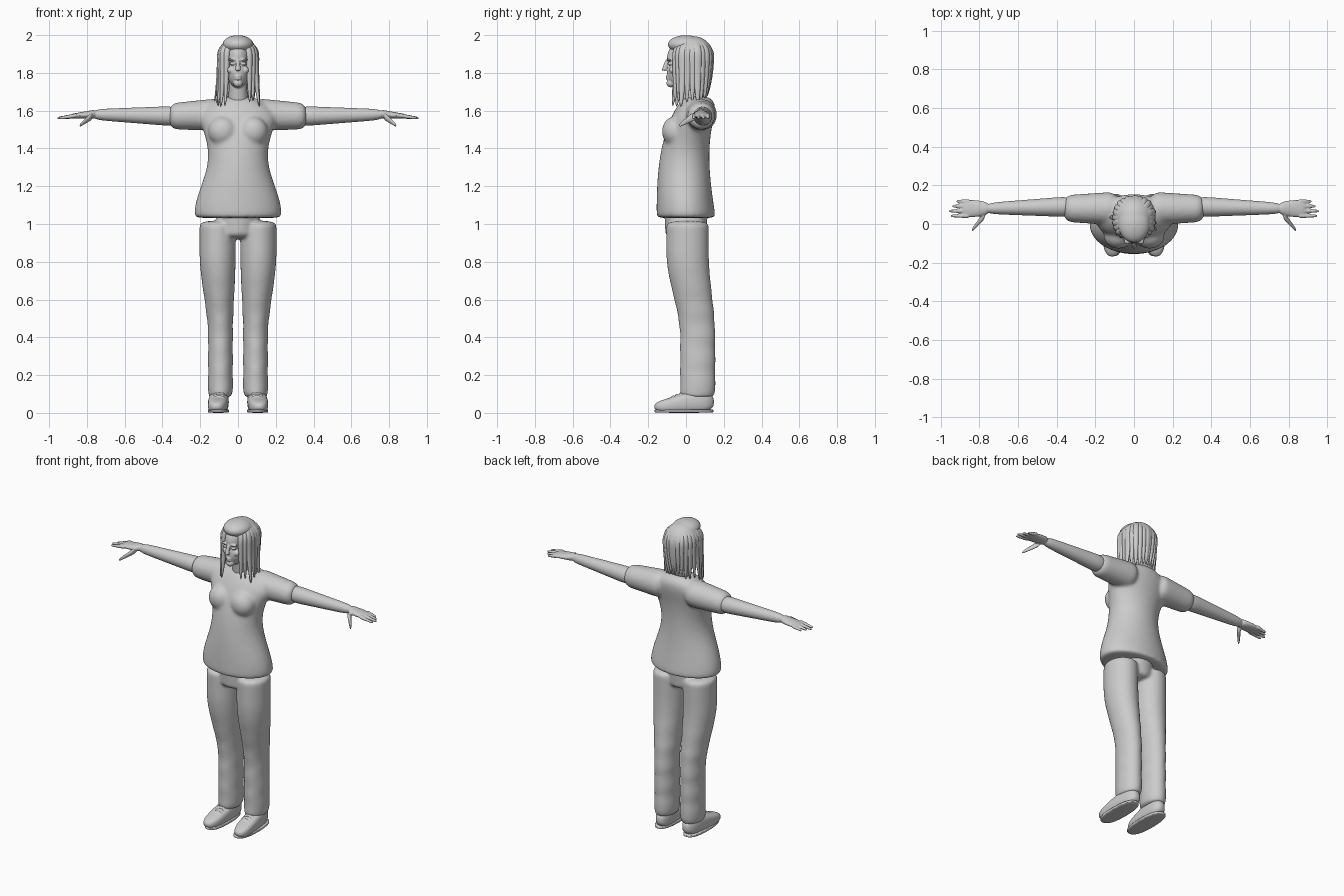
import bpy, bmesh, math, random
from mathutils import Vector, Matrix

random.seed(4)
cube = bpy.data.objects.get("Cube")
if cube:
    bpy.data.objects.remove(cube)

grey = bpy.data.materials.new("plain_grey")
grey.use_nodes = True
tone = (0.6, 0.6, 0.6, 1)
grey.diffuse_color = tone
grey.node_tree.nodes["Principled BSDF"].inputs["Base Color"].default_value = tone

AXES = {"XY": (0, 1), "YZ": (1, 2), "XZ": (0, 2)}
BOTH = (1, -1)


def steps(count):
    return [i / (count - 1) for i in range(count)]


def ease(value):
    value = max(0, min(1, value))
    return value * value * (3 - 2 * value)


def tube(bm, plane, rings, sides=(1,), square=1, count=16):
    """Closed loft; each ring is a centre and two radii in the plane."""
    u, v = AXES[plane]
    for side in sides:
        loops = []
        for centre, wide, deep in rings:
            loop = []
            for i in range(count):
                turn = math.tau * i / count
                c, d = math.cos(turn), math.sin(turn)
                point = Vector(centre)
                point[u] += wide * math.copysign(abs(c) ** square, c)
                point[v] += deep * math.copysign(abs(d) ** square, d)
                point.x *= side
                loop.append(bm.verts.new(point))
            loops.append(loop)
        for low, high in zip(loops, loops[1:]):
            for i in range(count):
                j = (i + 1) % count
                bm.faces.new((low[i], low[j], high[j], high[i]))
        bm.faces.new(loops[0])
        bm.faces.new(loops[-1])


def limb(bm, plane, start, end, thick, thin, sides=(1,)):
    """Straight tapered tube between two points."""
    start, end = Vector(start), Vector(end)
    rings = []
    for h in steps(5):
        radius = thick + (thin - thick) * h
        rings.append((start.lerp(end, h), radius, radius))
    tube(bm, plane, rings, sides)


def ball(bm, centre, size, sides=(1,)):
    for side in sides:
        spot = Vector((centre[0] * side, centre[1], centre[2]))
        matrix = Matrix.Translation(spot) @ Matrix.Diagonal((*size, 1))
        bmesh.ops.create_uvsphere(bm, u_segments=16, v_segments=10, radius=1, matrix=matrix)


def finish(bm, name, voxel=0, relax=3):
    """Turn the pieces into one object; a voxel size fuses them together."""
    bmesh.ops.recalc_face_normals(bm, faces=bm.faces[:])
    mesh = bpy.data.meshes.new(name)
    bm.to_mesh(mesh)
    bm.free()
    mesh.materials.append(grey)
    mesh.shade_smooth()
    ob = bpy.data.objects.new(name, mesh)
    bpy.context.collection.objects.link(ob)
    rounding = ob.modifiers.new("round", "SUBSURF")
    rounding.levels = rounding.render_levels = 2 if voxel else 1
    if voxel:
        fuse = ob.modifiers.new("fuse", "REMESH")
        fuse.mode, fuse.voxel_size, fuse.use_smooth_shade = "VOXEL", voxel, True
        soften = ob.modifiers.new("soften", "SMOOTH")
        soften.factor, soften.iterations = 0.5, relax


# Loose shirt: flared hem, narrow waist, sloping shoulders, short sleeves
bm = bmesh.new()
rings = [((0, 0, 1.03), .22, .15)]
for h in steps(9):
    centre = (0, .08 * h ** 3 - .04 * h, 1.04 + .54 * h)
    rings.append((centre, .2 + .04 * math.cos(math.pi * h / .6), .16 - .045 * h))
rings += [((0, .06, 1.64), .16, .1), ((0, .06, 1.68), .07, .06)]
tube(bm, "XY", rings)
limb(bm, "YZ", (.08, .08, 1.58), (.37, .08, 1.57), .09, .07, BOTH)
ball(bm, (.08, -.06, 1.49), (.08, .07, .08), BOTH)
finish(bm, "shirt", .01, 6)

# Trousers: straight shins with soft folds, widening into the thighs
bm = bmesh.new()
rings = [((.1, .06, .08), .05, .07)]
for h in steps(22):
    z = .09 + .93 * h
    thigh = ease((z - .4) / .45)
    fold = .003 * math.sin(z * 50) * (1 - thigh)
    centre = (.093 + .015 * thigh, .062 - .054 * thigh + fold, z)
    rings.append((centre, .067 + .031 * thigh + fold, .095 + .02 * thigh))
tube(bm, "XY", rings, BOTH)
limb(bm, "XY", (0, 0, .92), (0, 0, 1.1), .11, .12)
finish(bm, "trousers", .009, 4)

for side, name in zip(BOTH, ("left", "right")):
    # Arm, palm, fingers and thumb
    bm = bmesh.new()
    limb(bm, "YZ", (.3, .09, 1.57), (.78, .08, 1.58), .057, .028, (side,))
    rings = []
    for h in steps(6):
        centre = (.75 + .14 * h, .08, 1.582 - .012 * h)
        rings.append((centre, .03 + .016 * math.sin(2.5 * h), .025 - .013 * h))
    tube(bm, "YZ", rings, (side,))
    for i in range(4):
        y = .042 + .025 * i
        reach = .95 + .015 * math.sin(i * 1.5) - .005 * i
        limb(bm, "YZ", (.85, y, 1.575), (reach, y, 1.56), .013, .007, (side,))
    limb(bm, "YZ", (.77, .05, 1.575), (.84, -.035, 1.52), .023, .009, (side,))
    finish(bm, name + "_arm", .0045)

    # Shoe: high heel counter sloping to a broad toe, with laces
    bm = bmesh.new()
    rings = []
    for h in steps(10):
        tip = (1 - .8 * (2 * h - 1) ** 6) ** .5
        tall = .058 - .025 * ease(h * 1.4 - .4)
        wide = .045 + .01 * math.sin(3 * h)
        rings.append(((.095 + .018 * h, .15 - .32 * h, tall), wide * tip, tall * tip))
    tube(bm, "XZ", rings, (side,), .7)
    for i in range(4):
        ball(bm, (.1, -.01 - .02 * i, .11 - .008 * i), (.03, .006, .007), (side,))
    finish(bm, name + "_shoe", .005, 2)

    # Flat sole
    bm = bmesh.new()
    rings = [((.104, -.01, .02 * h), .057, .16) for h in steps(5)]
    tube(bm, "XY", rings, (side,), .8)
    finish(bm, name + "_sole")

# Head, neck and facial features
bm = bmesh.new()
ball(bm, (0, .02, 1.88), (.07, .125, .1))
ball(bm, (0, -.03, 1.8), (.058, .073, .08))
ball(bm, (0, -.08, 1.745), (.026, .025, .022))
ball(bm, (0, .05, 1.6), (.11, .09, .06))
limb(bm, "XY", (0, .04, 1.6), (0, .01, 1.8), .055, .046)
limb(bm, "XY", (0, -.1, 1.87), (0, -.115, 1.81), .009, .016)
for z in (1.782, 1.769):
    ball(bm, (0, -.093, z), (.02, .015, .006))
ball(bm, (.032, -.09, 1.87), (.022, .015, .007), BOTH)
ball(bm, (.03, -.085, 1.848), (.015, .014, .008), BOTH)
ball(bm, (.04, -.07, 1.815), (.018, .02, .018), BOTH)
finish(bm, "head", .0045, 2)

# Hair mass: dome, front hairline and the fall down the neck
bm = bmesh.new()
ball(bm, (0, .04, 1.89), (.11, .11, .105))
ball(bm, (0, 0, 1.95), (.085, .1, .05))
rings = []
for h in steps(6):
    rings.append(((0, .06 + .02 * h, 1.9 - .24 * h), .11 - .03 * h * h, .09 - .06 * h))
tube(bm, "XY", rings)
finish(bm, "hair_mass", .006)

# Overlapping locks, parted in the middle and longest over the chest
bm = bmesh.new()
for side in BOTH:
    for k in steps(11):
        turn = math.radians(36 + 140 * k)
        across, along = math.sin(turn), -math.cos(turn)
        back = max(0, along)
        length = .26 - .05 * back + random.uniform(-.02, .015)
        flare = random.uniform(0, .3) * (1 - back)
        width = random.uniform(.018, .025)
        rings = []
        for h in steps(10):
            arc = min(1, h * 2 + .15) * math.pi / 2
            fall = max(0, h * 2 - 1)
            out = math.sin(arc) + flare * fall ** 2 - .2 * back * fall ** 2
            centre = (.102 * across * out, .03 + .106 * along * out,
                      1.89 + .095 * math.cos(arc) - length * fall)
            thick = width * math.sin(math.pi * (.25 + .72 * h)) ** .6
            rings.append((centre, thick * (.6 + .4 * abs(along)), thick * (.6 + .6 * across)))
        tube(bm, "XY", rings, (side,), 1, 8)
finish(bm, "hair_locks")
